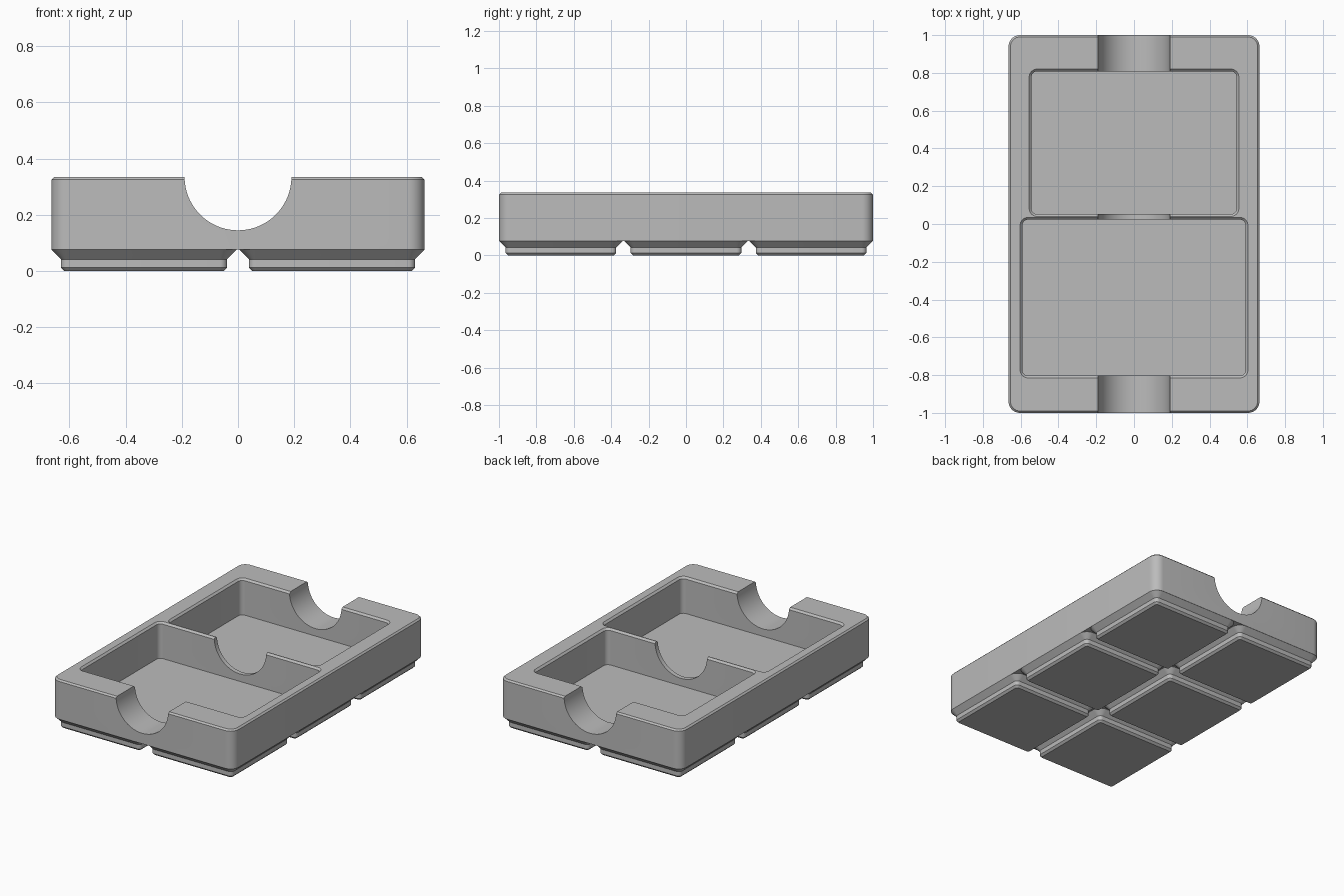
import bpy
import bmesh
from math import cos, sin, pi

if "Cube" in bpy.data.objects:
    bpy.data.objects.remove(bpy.data.objects["Cube"], do_unlink=True)

grey = bpy.data.materials.new("plain grey")
grey.use_nodes = True
grey.diffuse_color = (0.5, 0.5, 0.5, 1)
grey.node_tree.nodes["Principled BSDF"].inputs["Base Color"].default_value = (0.5, 0.5, 0.5, 1)

PITCH = 0.669          # spacing of the feet
BASE, TOP = 0.076, 0.335
FLOOR = 0.096
CORNER_STEPS = 8


def rounded_ring(bm, half_x, half_y, radius, z):
    """Ring of vertices around a rounded rectangle."""
    ring = []
    for quarter, (sx, sy) in enumerate([(1, 1), (-1, 1), (-1, -1), (1, -1)]):
        for i in range(CORNER_STEPS + 1):
            a = (quarter + i / CORNER_STEPS) * pi / 2
            ring.append(bm.verts.new((sx * (half_x - radius) + radius * cos(a),
                                      sy * (half_y - radius) + radius * sin(a), z)))
    return ring


def loft(name, half_x, half_y, radius, levels, location=(0, 0, 0)):
    """Rounded block; each level is (inset, height), corners shrink with the inset."""
    bm = bmesh.new()
    rings = [rounded_ring(bm, half_x - d, half_y - d, radius - d, z) for d, z in levels]
    for low, high in zip(rings, rings[1:]):
        for i in range(len(low)):
            j = (i + 1) % len(low)
            bm.faces.new((low[i], low[j], high[j], high[i]))
    bm.faces.new(rings[0][::-1])
    bm.faces.new(rings[-1])
    mesh = bpy.data.meshes.new(name)
    bm.to_mesh(mesh)
    bm.free()
    mesh.materials.append(grey)
    obj = bpy.data.objects.new(name, mesh)
    obj.location = location
    bpy.context.collection.objects.link(obj)
    return obj


def activate(obj):
    bpy.ops.object.select_all(action='DESELECT')
    obj.select_set(True)
    bpy.context.view_layer.objects.active = obj


def smooth(obj):
    activate(obj)
    bpy.ops.object.shade_smooth_by_angle(angle=pi / 6)


def pocket(name, half_x, y_min, y_max):
    """Cutter with a flared rim; the flare continues above the tray."""
    flare = 0.012
    return loft(name, half_x, (y_max - y_min) / 2, 0.042,
                [(flare, FLOOR), (flare, TOP - flare), (0, TOP), (0, TOP + 0.1)],
                (0, (y_min + y_max) / 2, 0))


# Tray body with a bevelled top edge
tray = loft("tray_body", 0.664, 1.0, 0.06, [(0, BASE), (0, TOP - 0.01), (0.01, TOP)])

# Two pockets and the round finger channel along the tray
cutters = [pocket("front_pocket_cutter", 0.603, -0.815, 0.035),
           pocket("back_pocket_cutter", 0.555, 0.04, 0.82)]
bpy.ops.mesh.primitive_cylinder_add(vertices=96, radius=0.19, depth=2.4,
                                    location=(0, 0, TOP), rotation=(pi / 2, 0, 0))
channel = bpy.context.object
channel.name = "channel_cutter"
channel.data.materials.append(grey)
cutters.append(channel)

for cutter in cutters:
    activate(tray)
    mod = tray.modifiers.new(cutter.name, 'BOOLEAN')
    mod.operation = 'DIFFERENCE'
    mod.solver = 'EXACT'
    mod.object = cutter
    bpy.ops.object.modifier_apply(modifier=mod.name)
    bpy.data.objects.remove(cutter, do_unlink=True)
smooth(tray)

# Six stepped feet, tucked slightly into the body
foot_profile = [(0.047, 0), (0.034, 0.013), (0.034, 0.042), (0, BASE), (0.01, BASE + 0.008)]
for col, side in ((-0.5, "right"), (0.5, "left")):
    for row, place in ((-1, "front"), (0, "middle"), (1, "back")):
        foot = loft(f"{place}_{side}_foot", 0.33, 0.33, 0.06, foot_profile,
                    (col * PITCH, row * PITCH, 0))
        smooth(foot)
